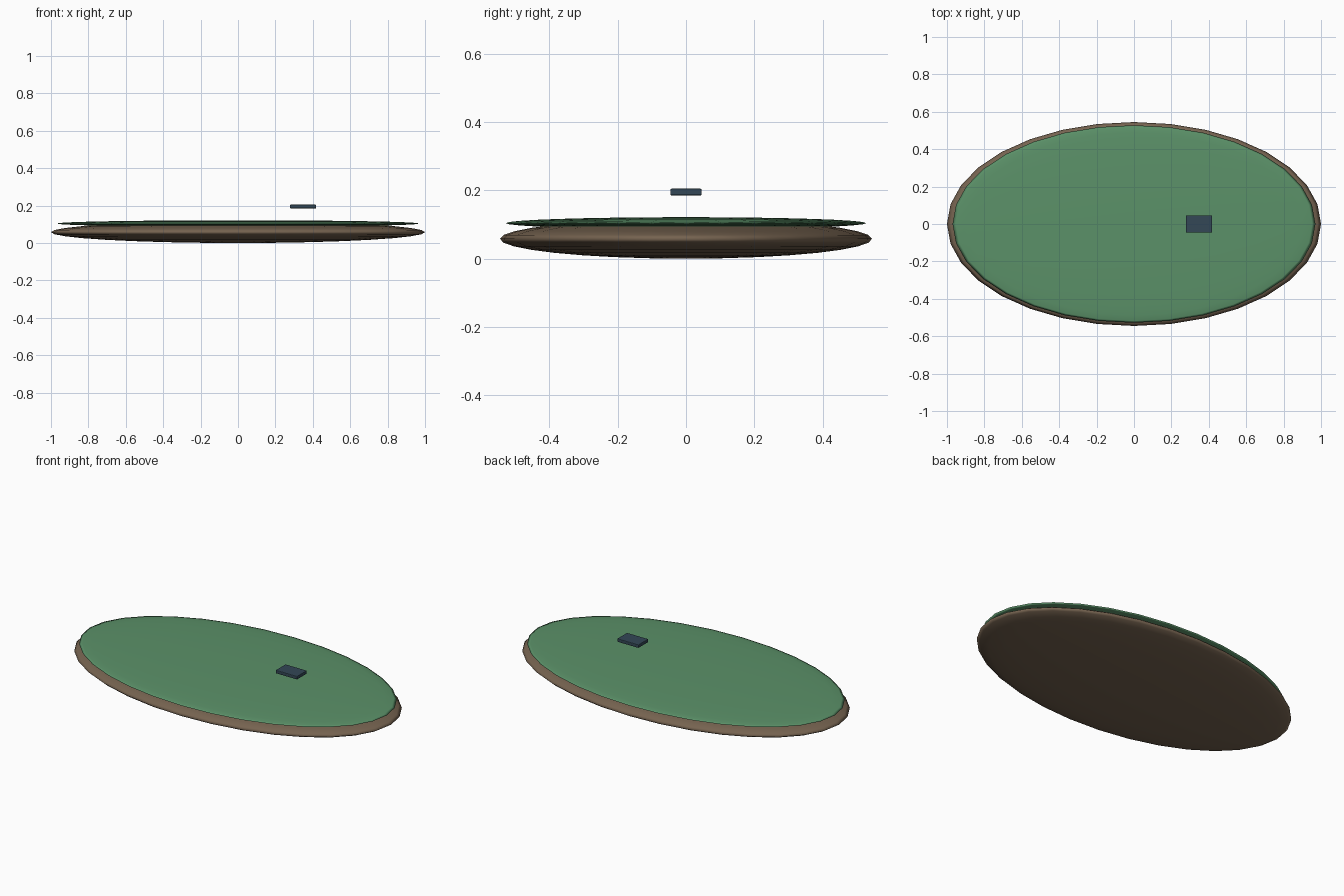
import bpy

if "Cube" in bpy.data.objects:
    bpy.data.objects.remove(bpy.data.objects["Cube"])


def material(name, color):
    mat = bpy.data.materials.new(name)
    mat.diffuse_color = (*color, 1.0)
    mat.use_nodes = True
    mat.node_tree.nodes["Principled BSDF"].inputs["Base Color"].default_value = mat.diffuse_color
    return mat


soil_brown = material("soil brown", (0.18, 0.125, 0.08))
grass_green = material("grass green", (0.105, 0.285, 0.14))
slate_blue = material("slate blue", (0.033, 0.063, 0.092))


def lens(name, radii, z, mat):
    """Squashed smooth ellipsoid."""
    bpy.ops.mesh.primitive_uv_sphere_add(segments=32, ring_count=16, radius=1)
    ob = bpy.context.object
    ob.name = name
    ob.scale = radii
    ob.location = (0, 0, z)
    bpy.ops.object.transform_apply(location=False, rotation=False, scale=True)
    bpy.ops.object.shade_smooth()
    ob.data.materials.append(mat)
    return ob


# Island ground: earth body with a thinner grass cap
lens("soil_base", (1.0, 0.545, 0.058), 0.058, soil_brown)
lens("grass_cap", (0.97, 0.528, 0.0175), 0.104, grass_green)

# Small slab hovering over the grass
bpy.ops.mesh.primitive_cube_add(size=1, location=(0.348, 0, 0.195))
slab = bpy.context.object
slab.name = "floating_slab"
slab.scale = (0.14, 0.092, 0.02)
bpy.ops.object.transform_apply(location=False, rotation=False, scale=True)
slab.data.materials.append(slate_blue)
bevel = slab.modifiers.new("soft_edges", "BEVEL")
bevel.width = 0.004
bevel.segments = 2
